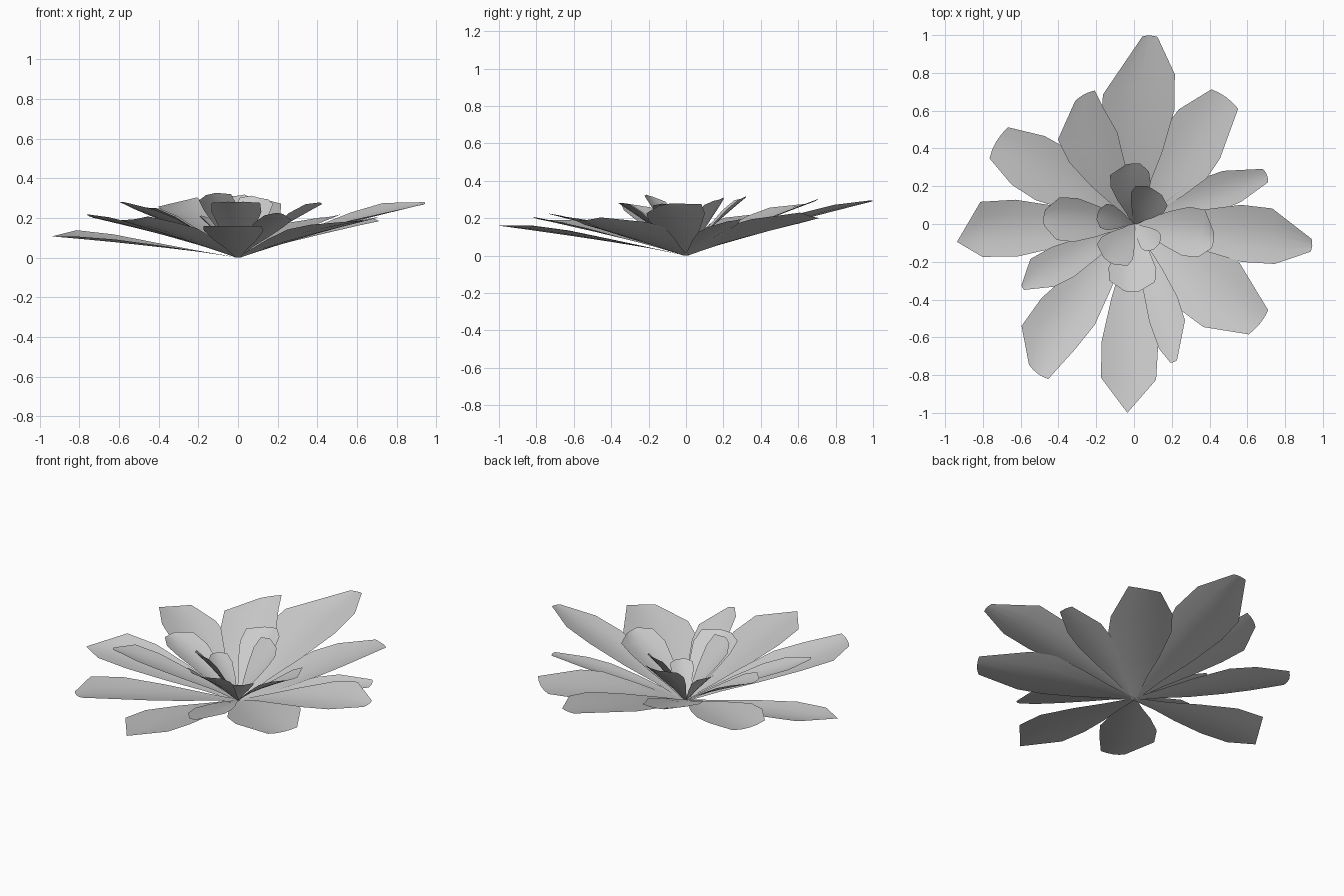
import bpy, bmesh, math

if "Cube" in bpy.data.objects:
    bpy.data.objects.remove(bpy.data.objects["Cube"])

# Each petal: axis angle, length, width, tip height, tip sideways offset, tip bluntness, roll,
# then where the left and right shoulders sit along the length
OUTER = [
    (88, 1.0, .40, .29, -.25, .2, 0, .68, .80), (54, .83, .35, .21, 0, .5, -.03, .76, .66),
    (21, .75, .20, .19, -.1, .38, .02, .72, .76), (-5, .95, .31, .28, -.2, .22, .04, .76, .80),
    (-39, .85, .41, .19, .05, .4, .02, .66, .74), (-71, .76, .19, .22, -.4, .2, 0, .75, .88),
    (-92, 1.0, .31, .16, 0, 0, 0, .82, .82), (-127, .94, .32, .19, .42, .4, 0, .76, .84),
    (-152, .68, .20, .28, .2, .15, 0, .78, .84), (182, .94, .31, .11, .4, 0, -.02, .86, .86),
    (149, .85, .33, .20, 0, .58, .02, .78, .76), (118, .73, .31, .28, -.58, .38, 0, .80, .84),
]
INNER = [
    (176, .48, .24, .25, 0, .35, 0), (-8, .43, .27, .27, -.2, .3, 0),
    (95, .32, .22, .31, -.2, .35, 0), (58, .21, .21, .30, 0, .45, .02),
    (-92, .36, .26, .28, 0, .3, 0), (-125, .24, .21, .32, 0, .3, .02),
    (165, .20, .14, .21, 0, .4, 0), (-45, .17, .13, .17, 0, .4, 0),
]
# Width profile along the petal: fraction of the way to the shoulder, fraction of half width
PROFILE = [(0, .08), (.24, .34), (.48, .68), (.77, .97), (1, .94)]
COLS = (-1, -.5, 0, .5, 1)


def petal(name, angle, length, width, height, offset, blunt, roll, left=.84, right=.84, cup=.18):
    a = math.radians(angle)
    ca, sa = math.cos(a), math.sin(a)
    half = width / 2
    bm = bmesh.new()
    rows = []
    for t, w in PROFILE + [(1, None)]:
        row = []
        for c in COLS:
            if w is None:
                side, tt = offset + blunt * c, 1 - .03 * c * c * blunt
            else:
                side = c * w
                tt = t * ((left + right) / 2 + c * (left - right) / 2)
            u, v = length * tt, half * side
            z = height * tt ** .85 + cup * half * side * side + roll * side * tt
            row.append(bm.verts.new((ca * u - sa * v, sa * u + ca * v, max(z, 0))))
        rows.append(row)
    for r0, r1 in zip(rows, rows[1:]):
        for i in range(len(COLS) - 1):
            bm.faces.new((r0[i], r0[i + 1], r1[i + 1], r1[i]))
    # weld the points of a sharp tip, face every petal upwards
    bmesh.ops.remove_doubles(bm, verts=bm.verts, dist=.001)
    for f in bm.faces:
        f.smooth = True
        f.normal_update()
        if f.normal.z < 0:
            f.normal_flip()
    mesh = bpy.data.meshes.new(name)
    bm.to_mesh(mesh)
    bm.free()
    bpy.context.collection.objects.link(bpy.data.objects.new(name, mesh))


# Wide open outer petals
for k, p in enumerate(OUTER):
    petal(f"outer_petal_{k + 1}", *p)

# Steeper petals around the heart
for k, p in enumerate(INNER):
    petal(f"inner_petal_{k + 1}", *p, cup=.3)
